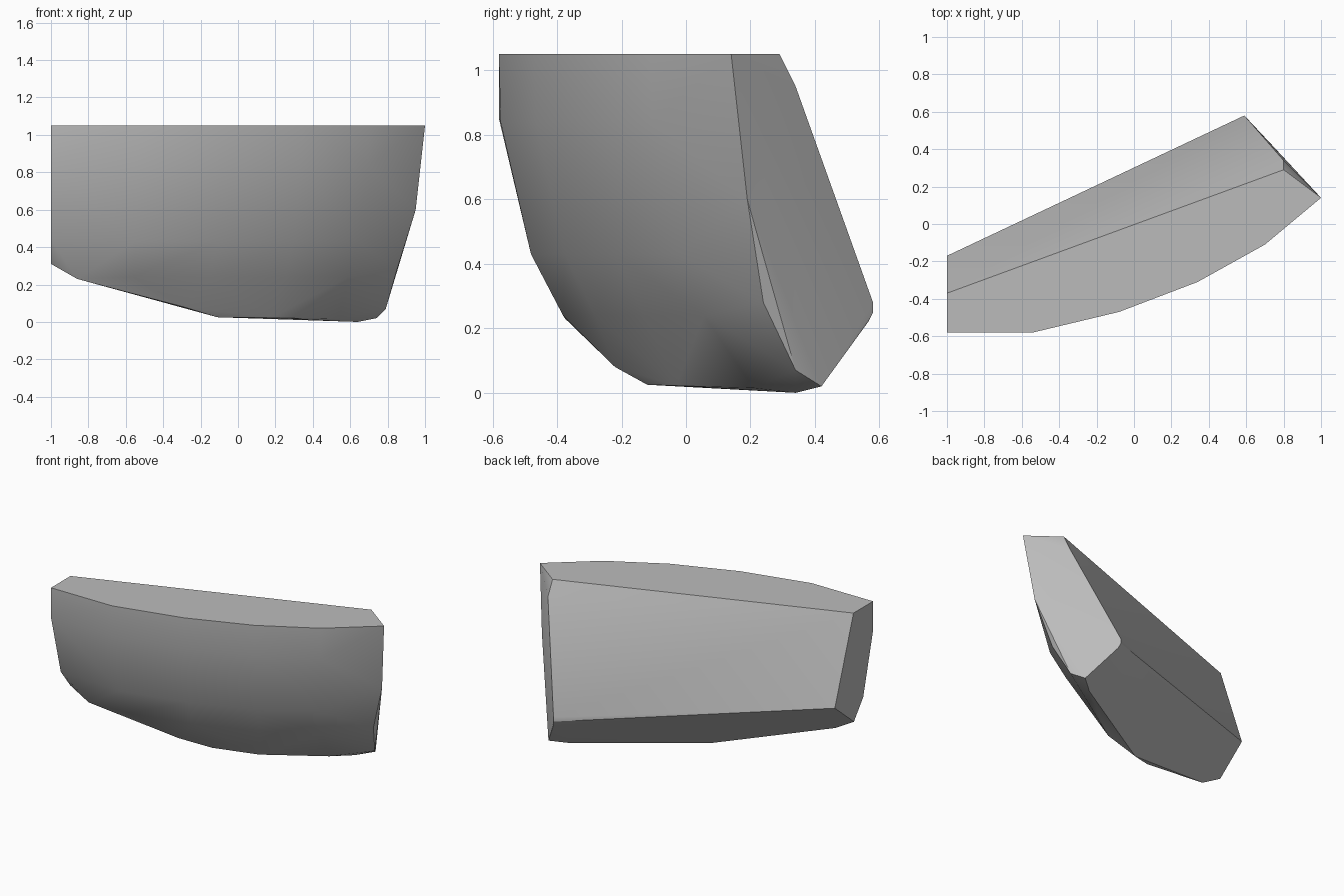
import bpy
import bmesh
import math
from mathutils import Vector

default_cube = bpy.data.objects.get("Cube")
if default_cube:
    bpy.data.objects.remove(default_cube, do_unlink=True)

TOP = 1.05

# Stone colour
stone = bpy.data.materials.new("stone_grey")
stone.use_nodes = True
stone_colour = (0.5, 0.5, 0.5, 1.0)
stone.diffuse_color = stone_colour
stone.node_tree.nodes["Principled BSDF"].inputs["Base Color"].default_value = stone_colour


def rounded_column(top_xy, inward, profile):
    """One vertical rib of the bulging front: (height, inset) pairs."""
    base, direction = Vector(top_xy), Vector(inward).normalized()
    points = []
    for height, inset in profile:
        spot = base + direction * inset
        points.append((spot.x, spot.y, height))
    return points


# Flat left end, cut square to the x axis
left_end = [(-1, y, z) for y, z in (
    (-.58, TOP), (-.58, .85), (-.475, .44), (-.375, .31), (-.17, .48), (-.37, TOP))]

# Slanted right end with its blunt lower corners
right_end = [
    (1, .14, TOP), (.95, .19, .6), (.85, .24, .28), (.79, .34, .07),
    (.74, .42, .02), (.6, .565, .22), (.59, .58, .25), (.59, .58, .28),
    (.8, .34, .95), (.8, .29, TOP)]

# Rounded underside rim
underside = [
    (-.86, -.375, .23), (-.29, -.22, .08), (-.11, -.12, .025),
    (.18, -.03, .022), (.54, .21, .015), (.64, .34, 0)]

# Bulging front, a row of matching ribs
front_profile = ((TOP, 0), (.84, .005), (.43, .1), (.24, .2))
front = []
for top_xy, inward in (
        ((-.54, -.58), (-.12, 1)), ((-.08, -.47), (-.33, .93)),
        ((.34, -.31), (-.43, .9)), ((.7, -.11), (-.56, .83))):
    front += rounded_column(top_xy, inward, front_profile)

# Wrap the outline in a closed convex skin
bm = bmesh.new()
for point in left_end + right_end + underside + front:
    bm.verts.new(point)
hull = bmesh.ops.convex_hull(bm, input=bm.verts)
loose = {item for item in hull["geom_interior"] + hull["geom_unused"]
         if isinstance(item, bmesh.types.BMVert)}
bmesh.ops.delete(bm, geom=list(loose), context="VERTS")
bmesh.ops.dissolve_limit(bm, angle_limit=math.radians(1), verts=bm.verts, edges=bm.edges)
bmesh.ops.recalc_face_normals(bm, faces=bm.faces)

mesh = bpy.data.meshes.new("stone_fragment")
bm.to_mesh(mesh)
bm.free()
mesh.materials.append(stone)
fragment = bpy.data.objects.new("stone_fragment", mesh)
bpy.context.collection.objects.link(fragment)

# Soft bulge, crisp broken edges
bpy.ops.object.select_all(action="DESELECT")
fragment.select_set(True)
bpy.context.view_layer.objects.active = fragment
bpy.ops.object.shade_smooth_by_angle(angle=math.radians(30))
